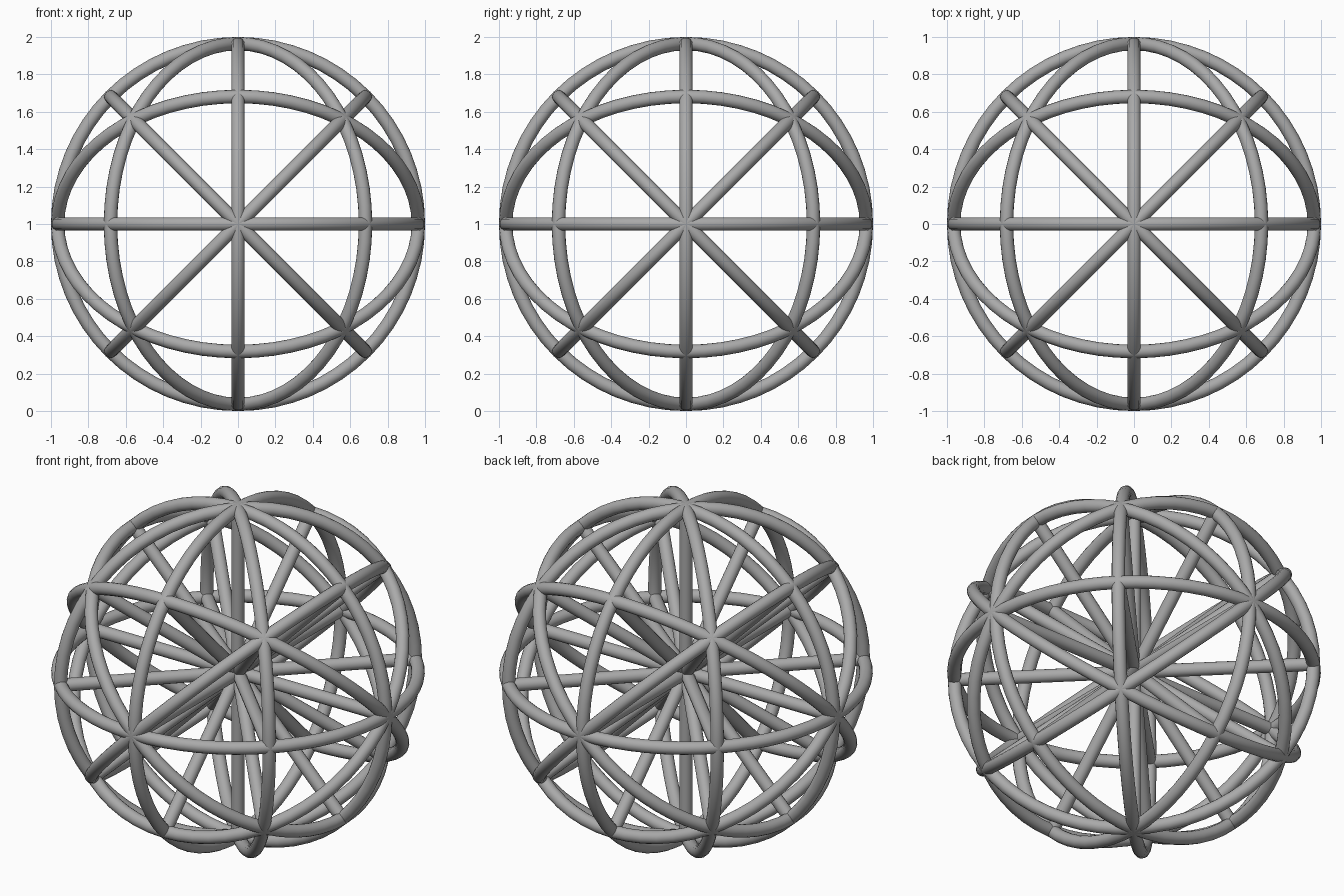
import bpy
from itertools import product
from mathutils import Vector

if "Cube" in bpy.data.objects:
    bpy.data.objects.remove(bpy.data.objects["Cube"], do_unlink=True)

CENTRE = Vector((0, 0, 1))
TUBE = 0.036
RING = 1 - TUBE

grey = bpy.data.materials.new("plain_grey")
grey.use_nodes = True
grey.diffuse_color = (0.4, 0.4, 0.4, 1)
grey.node_tree.nodes["Principled BSDF"].inputs["Base Color"].default_value = (0.4, 0.4, 0.4, 1)


def finish(name, direction):
    """Turn the new part's local z to the direction, then name, colour and smooth it."""
    ob = bpy.context.object
    ob.name = name
    ob.rotation_euler = direction.to_track_quat("Z", "Y").to_euler()
    ob.data.materials.append(grey)
    bpy.ops.object.shade_smooth_by_angle()


def ring(name, normal):
    bpy.ops.mesh.primitive_torus_add(major_radius=RING, minor_radius=TUBE, major_segments=64,
                                     minor_segments=16, location=CENTRE)
    finish(name, normal)


def rod(name, direction):
    bpy.ops.mesh.primitive_cylinder_add(radius=TUBE, depth=2 * RING, vertices=16, location=CENTRE)
    finish(name, direction)


# One direction from each opposite pair: 3 axes, 6 edge diagonals, 4 corner diagonals
directions = [Vector(v) for v in product((-1, 0, 1), repeat=3) if v > (0, 0, 0)]
kinds = {1: "axis", 2: "diagonal", 3: "corner"}

for i, d in enumerate(directions):
    kind = kinds[round(d.length_squared)]
    # Great circles lie square to the axes and edge diagonals
    if kind != "corner":
        ring(f"{kind}_ring_{i}", d)
    # Straight rods cross the middle
    rod(f"{kind}_rod_{i}", d)
